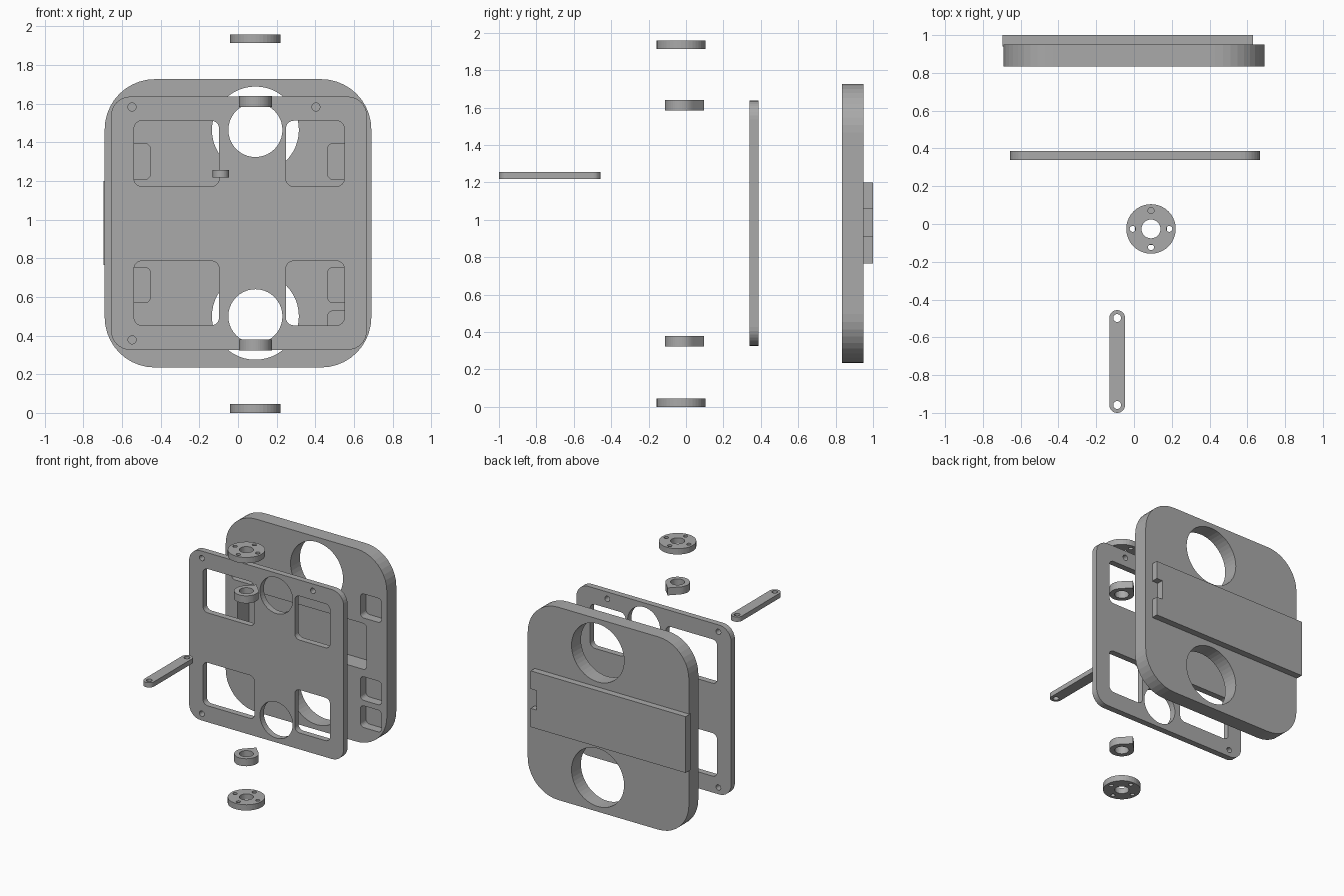
import bpy, bmesh, math
from mathutils import Vector

if "Cube" in bpy.data.objects:
    bpy.data.objects.remove(bpy.data.objects["Cube"])

grey = bpy.data.materials.new("plain grey")
grey.use_nodes = True
grey.diffuse_color = (0.4, 0.4, 0.4, 1)
grey.node_tree.nodes["Principled BSDF"].inputs["Base Color"].default_value = (0.4, 0.4, 0.4, 1)


def arc(cx, cy, r, start, end, steps):
    return [(cx + r * math.cos(math.radians(start + (end - start) * i / steps)),
             cy + r * math.sin(math.radians(start + (end - start) * i / steps)))
            for i in range(steps + 1)]


def circle(cx, cy, r, steps=40):
    return arc(cx, cy, r, 0, 360, steps)[:-1]


def rounded(x0, x1, y0, y1, r, steps=8):
    return (arc(x1 - r, y1 - r, r, 0, 90, steps) + arc(x0 + r, y1 - r, r, 90, 180, steps)
            + arc(x0 + r, y0 + r, r, 180, 270, steps) + arc(x1 - r, y0 + r, r, 270, 360, steps))


def prism(name, outline, low, high, axis):
    """Extrude a 2D outline along Z (outline in x, y) or Y (outline in x, z)."""
    def place(p, d):
        return Vector((p[0], p[1], d)) if axis == "Z" else Vector((p[0], d, p[1]))
    bm = bmesh.new()
    a = [bm.verts.new(place(p, low)) for p in outline]
    b = [bm.verts.new(place(p, high)) for p in outline]
    bm.faces.new(a)
    bm.faces.new(b)
    for i in range(len(a)):
        j = (i + 1) % len(a)
        bm.faces.new((a[i], a[j], b[j], b[i]))
    bmesh.ops.recalc_face_normals(bm, faces=bm.faces)
    mesh = bpy.data.meshes.new(name)
    bm.to_mesh(mesh)
    bm.free()
    mesh.materials.append(grey)
    obj = bpy.data.objects.new(name, mesh)
    bpy.context.collection.objects.link(obj)
    return obj


def combine(obj, others, operation="DIFFERENCE"):
    """Apply booleans one by one and remove the helper solids."""
    for other in others:
        mod = obj.modifiers.new("boolean", "BOOLEAN")
        mod.operation = operation
        mod.solver = "EXACT"
        mod.object = other
        graph = bpy.context.evaluated_depsgraph_get()
        mesh = bpy.data.meshes.new_from_object(obj.evaluated_get(graph))
        obj.modifiers.clear()
        obj.data = mesh
        bpy.data.objects.remove(other)


def cut(obj, outlines, low, high, axis):
    combine(obj, [prism("cutter", o, low, high, axis) for o in outlines])


AXLE_X, AXLE_Y = 0.09, -0.026
HOLE_Z = (0.5, 1.464)

# Thick back plate with a raised, notched rail
back = prism("back_plate", rounded(-0.69, 0.69, 0.235, 1.727, 0.26, 10), 0.835, 0.95, "Y")
rail = prism("rail", [(-0.697, 0.765), (0.63, 0.765), (0.63, 0.91), (0.58, 0.91),
                      (0.58, 1.06), (0.63, 1.06), (0.63, 1.2), (-0.697, 1.2)], 0.94, 1.0, "Y")
combine(back, [rail], "UNION")
cut(back, [circle(AXLE_X, z, 0.225, 48) for z in HOLE_Z], 0.7, 1.1, "Y")

# Pockets in the front of the back plate
square = [(0.57, 0.753), (1.208, 1.394)]
pockets = [rounded(0.463, 0.645, a, b, 0.03, 5) for a, b in square + [(0.36, 0.528)]]
pockets += [rounded(-0.64, -0.453, a, b, 0.03, 5) for a, b in square]
cut(back, pockets, 0.8, 0.905, "Y")
cut(back, [rounded(-0.59, 0.517, 0.81, 1.165, 0.03, 5)], 0.8, 0.975, "Y")

# Thin front plate with axle holes, windows and screw holes
front = prism("front_plate", rounded(-0.657, 0.667, 0.326, 1.637, 0.1), 0.34, 0.387, "Y")
openings = [circle(AXLE_X, z, 0.14) for z in HOLE_Z]
for z0, z1 in ((0.453, 0.786), (1.172, 1.512)):
    for x0, x1 in ((-0.538, -0.098), (0.248, 0.55)):
        openings.append(rounded(x0, x1, z0, z1, 0.04, 6))
openings += [circle(x, z, 0.021, 20) for x, z in ((-0.548, 1.583), (0.403, 1.583), (-0.548, 0.378))]
cut(front, openings, 0.2, 0.5, "Y")

# Round flanges with four screw holes
for name, z in (("lower_flange", 0.0), ("upper_flange", 1.914)):
    flange = prism(name, circle(AXLE_X, AXLE_Y, 0.131), z, z + 0.045, "Z")
    holes = [circle(AXLE_X, AXLE_Y, 0.05, 32)]
    holes += [circle(AXLE_X + dx * 0.097, AXLE_Y + dy * 0.097, 0.016, 16)
              for dx, dy in ((1, 0), (-1, 0), (0, 1), (0, -1))]
    cut(flange, holes, z - 0.1, z + 0.1, "Z")

# Teardrop collars pointing backwards
for name, z in (("lower_collar", 0.322), ("upper_collar", 1.583)):
    r = 0.086
    drop = arc(AXLE_X, AXLE_Y, r, 135, 405, 32) + [(AXLE_X, AXLE_Y + r * math.sqrt(2))]
    collar = prism(name, drop, z, z + 0.058, "Z")
    cut(collar, [circle(AXLE_X, AXLE_Y, 0.05, 32)], z - 0.1, z + 0.1, "Z")

# Link arm with a hole at each end
arm_x, near, far, r = -0.089, -0.958, -0.498, 0.042
arm = prism("link_arm", arc(arm_x, far, r, 0, 180, 16) + arc(arm_x, near, r, 180, 360, 16),
            1.219, 1.256, "Z")
cut(arm, [circle(arm_x, y, 0.021, 20) for y in (near, far)], 1.1, 1.4, "Z")
